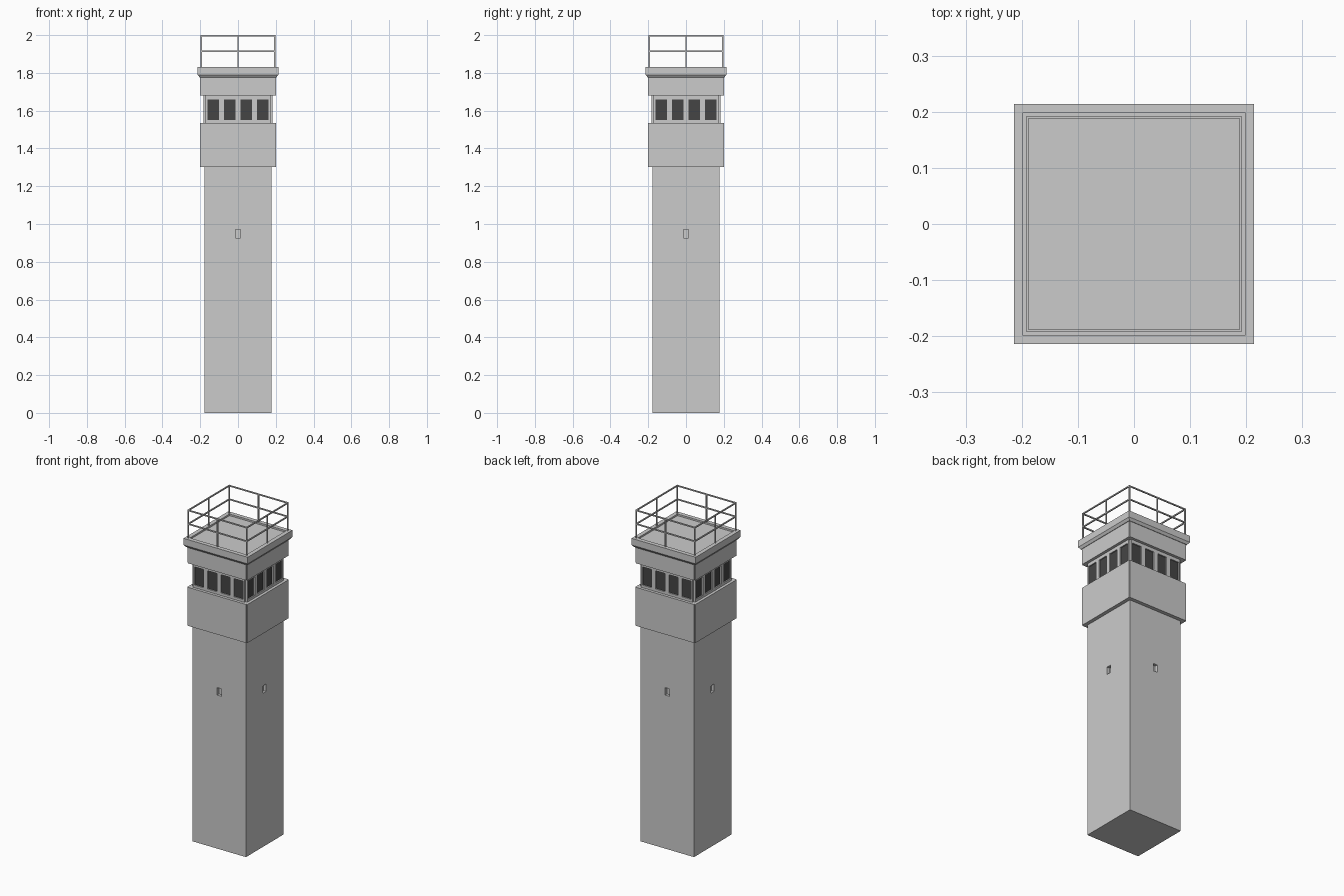
import bpy, bmesh
from mathutils import Matrix
from math import pi

if "Cube" in bpy.data.objects:
    bpy.data.objects.remove(bpy.data.objects["Cube"])

glass_mat = bpy.data.materials.new("dark_glass")
glass_mat.diffuse_color = (0.06, 0.06, 0.06, 1)
glass_mat.use_nodes = True
glass_mat.node_tree.nodes["Principled BSDF"].inputs["Base Color"].default_value = glass_mat.diffuse_color


def finish(name, bm, mat=None):
    bmesh.ops.recalc_face_normals(bm, faces=bm.faces)
    mesh = bpy.data.meshes.new(name)
    bm.to_mesh(mesh)
    bm.free()
    if mat:
        mesh.materials.append(mat)
    ob = bpy.data.objects.new(name, mesh)
    bpy.context.collection.objects.link(ob)
    return ob


def add_box(bm, x0, x1, y0, y1, z0, z1, rot=0.0):
    m = (Matrix.Rotation(rot, 4, 'Z')
         @ Matrix.Translation(((x0 + x1) / 2, (y0 + y1) / 2, (z0 + z1) / 2))
         @ Matrix.Diagonal((x1 - x0, y1 - y0, z1 - z0, 1)))
    bmesh.ops.create_cube(bm, size=1, matrix=m)


def four_sided(name, boxes, mat=None):
    # repeats boxes made for the front on all four sides
    bm = bmesh.new()
    for k in range(4):
        for b in boxes:
            add_box(bm, *b, rot=k * pi / 2)
    return finish(name, bm, mat)


def notched_block(name, half, notch, z0, z1):
    # square block whose vertical corners are stepped in
    n = half - notch
    pts = [(n, -half), (n, -n), (half, -n)]
    bm = bmesh.new()
    verts = []
    for k in range(4):
        r = Matrix.Rotation(k * pi / 2, 3, 'Z')
        for x, y in pts:
            v = bm.verts.new((x, y, z0))
            v.co = r @ v.co
            verts.append(v)
    f = bm.faces.new(verts)
    ext = bmesh.ops.extrude_face_region(bm, geom=[f])
    for v in ext["geom"]:
        if isinstance(v, bmesh.types.BMVert):
            v.co.z = z1
    if f.is_valid and len(bm.faces) == len(verts) + 1:
        bm.faces.new(verts)
    return finish(name, bm)


# shaft with a small slot in every side
bm = bmesh.new()
add_box(bm, -0.178, 0.178, -0.178, 0.178, 0, 1.31)
shaft = finish("shaft", bm)
cutter = four_sided("slot_cutter", [(-0.014, 0.014, -0.25, -0.16, 0.925, 0.97)])
cutter.hide_render = True
cutter.hide_viewport = True
mod = shaft.modifiers.new("slots", 'BOOLEAN')
mod.operation = 'DIFFERENCE'
mod.object = cutter
mod.solver = 'EXACT'

# cabin walls below and above the windows
notched_block("cabin_lower_wall", 0.2, 0.005, 1.303, 1.535)
notched_block("cabin_upper_wall", 0.2, 0.005, 1.68, 1.78)

# window band: core, frames and glass
bm = bmesh.new()
add_box(bm, -0.171, 0.171, -0.171, 0.171, 1.53, 1.685)
finish("window_band_core", bm)

centres = [-0.132, -0.044, 0.044, 0.132]
w = 0.0305
edges = [-0.171] + [e for c in centres for e in (c - w, c + w)] + [0.171]
y0, y1 = -0.183, -0.170
frame = [(-0.171, 0.171, y0, y1, 1.532, 1.55), (-0.171, 0.171, y0, y1, 1.66, 1.684)]
frame += [(edges[i], edges[i + 1], y0, y1, 1.55, 1.66) for i in range(0, 10, 2)]
four_sided("window_frames", frame)
four_sided("window_glass", [(c - w, c + w, -0.176, -0.17, 1.55, 1.66) for c in centres],
           glass_mat)

# roof slab with tapered underside and shallow recess on top
bm = bmesh.new()
add_box(bm, -0.2135, 0.2135, -0.2135, 0.2135, 1.79, 1.83)
bottom = next(f for f in bm.faces if f.normal.z < -0.9)
top = next(f for f in bm.faces if f.normal.z > 0.9)
bmesh.ops.inset_region(bm, faces=[top], thickness=0.0355)
low = bmesh.ops.extrude_discrete_faces(bm, faces=[top])["faces"][0]
ring = list(low.verts)
for v in ring:
    v.co.z -= 0.01
bmesh.ops.remove_doubles(bm, verts=bm.verts, dist=1e-5)
bottom = min(bm.faces, key=lambda f: f.calc_center_median().z)
ext = bmesh.ops.extrude_face_region(bm, geom=[bottom])
for v in ext["geom"]:
    if isinstance(v, bmesh.types.BMVert):
        v.co.x *= 0.203 / 0.2135
        v.co.y *= 0.203 / 0.2135
        v.co.z = 1.776
if bottom.is_valid:
    bmesh.ops.delete(bm, geom=[bottom], context='FACES_ONLY')
finish("roof_slab", bm)

# roof railing: top rail, middle rail, corner and centre posts
r, t = 0.195, 0.0035
rails = [(-r - t, r - t, -r - t, -r + t, z - 2 * t, z) for z in (2.0, 1.918)]
posts = [(x - t, x + t, -r - t, -r + t, 1.825, 1.9935) for x in (-r, 0)]
four_sided("roof_railing", rails + posts)
